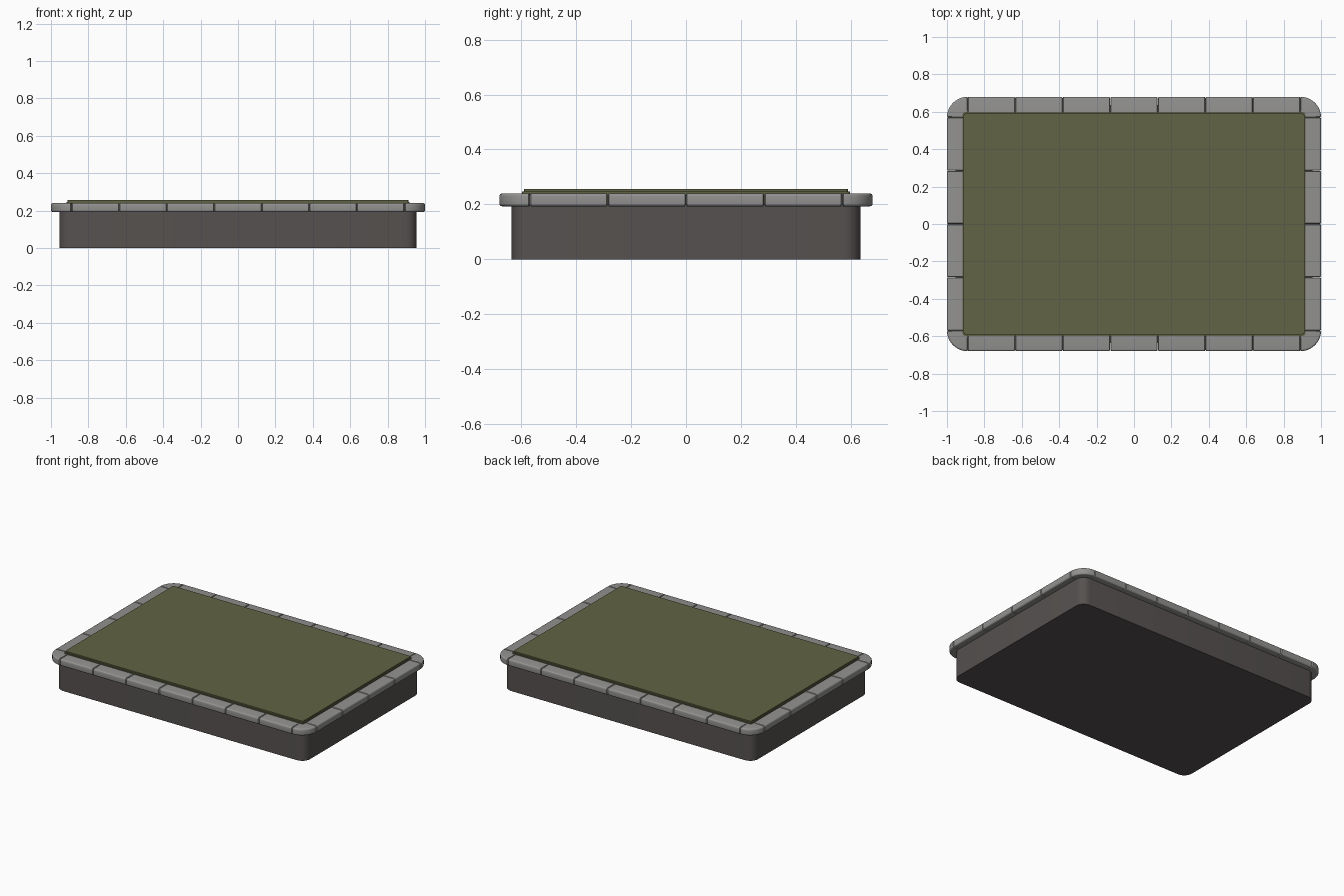
import bpy, bmesh, math
from mathutils import Vector

if "Cube" in bpy.data.objects:
    bpy.data.objects.remove(bpy.data.objects["Cube"])

Z0, Z1, W, R = 0.193, 0.24, 0.109, 0.11   # rim stone bottom, top, width, corner radius
HX, HY = 1.0, 0.68                        # outer half sizes


def material(name, col):
    m = bpy.data.materials.new(name)
    m.diffuse_color = (*col, 1)
    m.use_nodes = True
    m.node_tree.nodes["Principled BSDF"].inputs["Base Color"].default_value = m.diffuse_color
    return m


def finish(name, bm, mat=None):
    bmesh.ops.recalc_face_normals(bm, faces=bm.faces[:])
    me = bpy.data.meshes.new(name)
    bm.to_mesh(me)
    bm.free()
    ob = bpy.data.objects.new(name, me)
    bpy.context.collection.objects.link(ob)
    if mat:
        me.materials.append(mat)
    bpy.context.view_layer.objects.active = ob
    ob.select_set(True)
    bpy.ops.object.shade_smooth_by_angle(angle=math.radians(40))
    ob.select_set(False)
    return ob


def loft(bm, rings):
    vs = [[bm.verts.new(p) for p in r] for r in rings]
    n = len(vs[0])
    for a, b in zip(vs, vs[1:]):
        for i in range(n):
            bm.faces.new((a[i], a[(i + 1) % n], b[(i + 1) % n], b[i]))
    bm.faces.new(vs[0][::-1])
    bm.faces.new(vs[-1])


def rounded_ring(hx, hy, r, z, seg=6):
    pts = []
    for q, (sx, sy) in enumerate([(1, 1), (-1, 1), (-1, -1), (1, -1)]):
        for i in range(seg + 1):
            a = math.pi / 2 * (q + i / seg)
            pts.append((sx * (hx - r) + r * math.cos(a), sy * (hy - r) + r * math.sin(a), z))
    return pts


def slab(name, layers, mat):
    bm = bmesh.new()
    loft(bm, [rounded_ring(*l) for l in layers])
    return finish(name, bm, mat)


def profile(inset):
    """Stone cross-section as (depth from outer edge, z), outer edges rounded."""
    r, pts = 0.01, []
    lo, hi, out = Z0 + inset, Z1 - inset, inset
    for i in range(5):
        a = math.pi / 2 * i / 4
        pts.append((out + r - r * math.sin(a), lo + r - r * math.cos(a)))
    for i in range(5):
        a = math.pi / 2 * i / 4
        pts.append((out + r - r * math.cos(a), hi - r + r * math.sin(a)))
    return pts + [(W, hi), (W, lo)]


def section(p, out, inset):
    return [(p.x - out.x * d, p.y - out.y * d, z) for d, z in profile(inset)]


# (distance from the stone's end, inset): neighbours meet in a shallow groove
ENDS = [(0.0003, 0.006), (0.0045, 0)]


def straight_stone(name, a, b, out, mat):
    d = (b - a).normalized()
    rings = [section(a + d * t, out, s) for t, s in ENDS]
    rings += [section(b - d * t, out, s) for t, s in reversed(ENDS)]
    bm = bmesh.new()
    loft(bm, rings)
    finish(name, bm, mat)


def corner_stone(name, centre, start, mat):
    ang = [(t / R, s) for t, s in ENDS]
    steps = ang + [(math.pi / 2 * i / 10, 0) for i in range(1, 10)]
    steps += [(math.pi / 2 - t, s) for t, s in reversed(ang)]
    rings = []
    for t, s in steps:
        out = Vector((math.cos(start + t), math.sin(start + t)))
        rings.append(section(centre + out * R, out, s))
    bm = bmesh.new()
    loft(bm, rings)
    finish(name, bm, mat)


dark = material("dark_stone", (0.092, 0.083, 0.080))
grey = material("rim_stone", (0.29, 0.287, 0.28))
green = material("green_surface", (0.119, 0.125, 0.058))

# Base block
slab("base", [(0.955, 0.635, 0.06, 0), (0.955, 0.635, 0.06, 0.2)], dark)

# Green top: lower plate with a slightly inset upper plate
slab("top_surface", [(0.918, 0.598, 0.015, 0.2), (0.918, 0.598, 0.015, 0.247),
                     (0.911, 0.591, 0.012, 0.247), (0.911, 0.591, 0.012, 0.256)], green)

# Straight rim stones on all four sides
lx, ly = HX - R, HY - R
for s, side in ((-1, "front"), (1, "back")):
    for i in range(7):
        x0, x1 = (-lx + 2 * lx * k / 7 for k in (i, i + 1))
        straight_stone(f"{side}_rim_stone_{i + 1}", Vector((x0, s * HY)),
                       Vector((x1, s * HY)), Vector((0, s)), grey)
for s, side in ((-1, "left"), (1, "right")):
    for i in range(4):
        y0, y1 = (-ly + 2 * ly * k / 4 for k in (i, i + 1))
        straight_stone(f"{side}_rim_stone_{i + 1}", Vector((s * HX, y0)),
                       Vector((s * HX, y1)), Vector((s, 0)), grey)

# Rounded corner rim stones
for q, (sx, sy) in enumerate([(1, 1), (-1, 1), (-1, -1), (1, -1)]):
    corner_stone(f"corner_rim_stone_{q + 1}", Vector((sx * lx, sy * ly)), q * math.pi / 2, grey)
